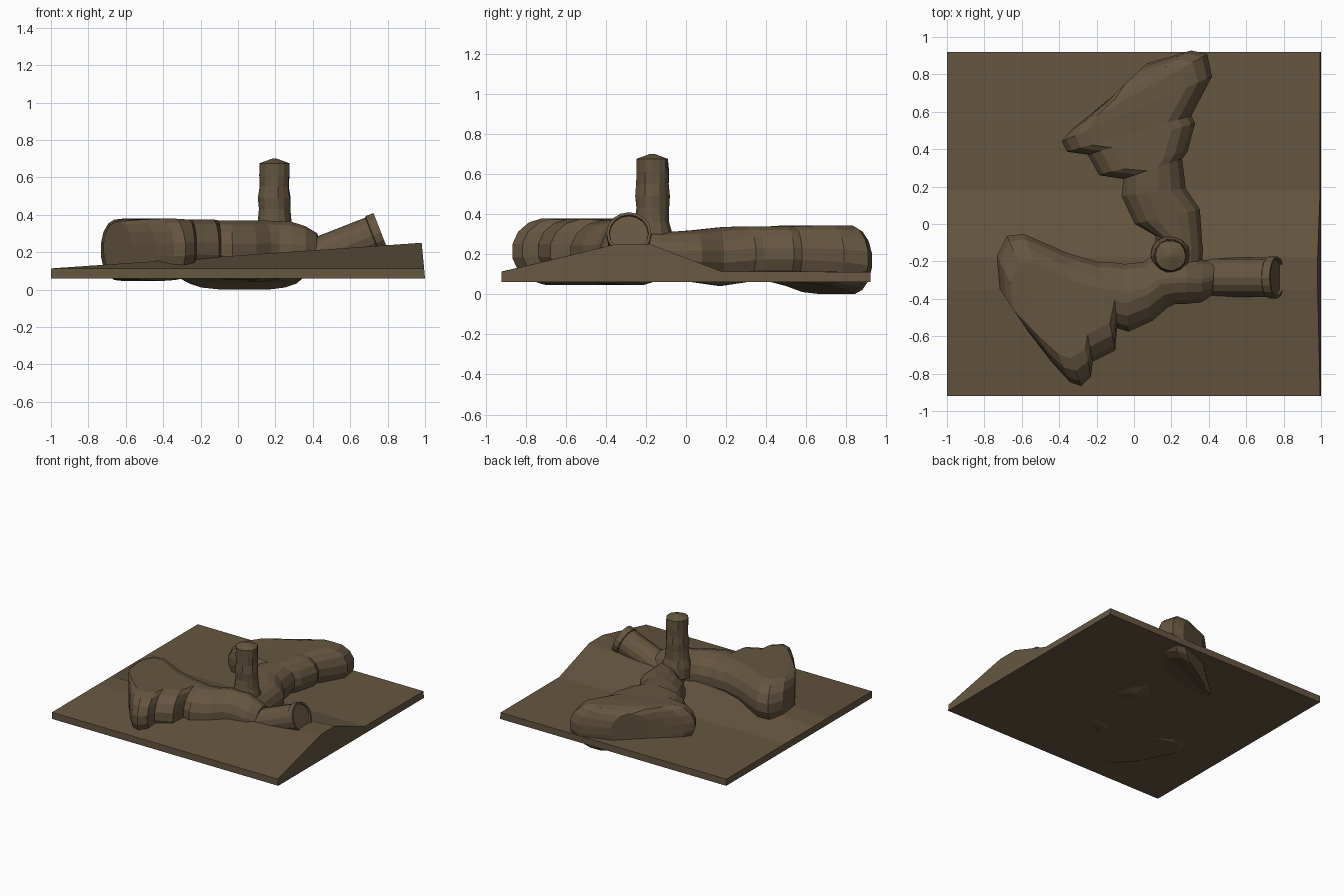
import bpy, bmesh, math, random
from mathutils import Vector

random.seed(3)
earth = bpy.data.materials.new("earth_brown")
earth.diffuse_color = (0.13, 0.092, 0.051, 1)


def loft(name, rings):
    """Skin a list of equal-length point rings and cap both ends."""
    bm = bmesh.new()
    rows = [[bm.verts.new(p) for p in ring] for ring in rings]
    n = len(rows[0])
    for a, b in zip(rows, rows[1:]):
        for i in range(n):
            j = (i + 1) % n
            bm.faces.new((a[i], a[j], b[j], b[i]))
    bm.faces.new(rows[0])
    bm.faces.new(rows[-1])
    bmesh.ops.recalc_face_normals(bm, faces=bm.faces)
    me = bpy.data.meshes.new(name)
    bm.to_mesh(me)
    bm.free()
    me.materials.append(earth)
    ob = bpy.data.objects.new(name, me)
    bpy.context.collection.objects.link(ob)
    return ob


def tunnel_ring(lx, ly, rx, ry, z0, z1, seg=8):
    """Stadium cross-section between a left and a right plan point."""
    l, r = Vector((lx, ly, 0)), Vector((rx, ry, 0))
    mid, side = (l + r) / 2, (r - l).normalized()
    w, h = (r - l).length / 2, (z1 - z0) / 2
    rad = min(w, h * 1.1)
    ring = []
    for sgn, start in ((1, -math.pi / 2), (-1, math.pi / 2)):
        for i in range(seg):
            a = start + math.pi * (i + 0.25) / (seg - 0.5)
            p = mid + side * (sgn * (w - rad) + rad * math.cos(a))
            ring.append((p.x, p.y, (z0 + z1) / 2 + h * math.sin(a)))
    return ring


def round_ring(centre, axis, r, n=16, jitter=0.0):
    """Circle of n points square to the axis."""
    q = Vector(axis).to_track_quat('Z', 'Y')
    return [Vector(centre) + q @ Vector((math.cos(t), math.sin(t), 0)) *
            (r + random.uniform(-jitter, jitter))
            for t in (2 * math.pi * i / n for i in range(n))]


# Ground slab with a flat-topped ridge rising towards +x
profile = [(-0.92, 0.112), (-0.35, 0.25), (-0.18, 0.25), (0.18, 0.113), (0.92, 0.112)]
slab = []
for x, rise, lean in ((-1, 0, 0), (1, 1, -0.018)):
    ring = [(x, -0.92, 0.06)]
    ring += [(x + lean * (z - 0.06) / 0.19, y, 0.113 + (z - 0.113) * rise) for y, z in profile]
    ring.append((x, 0.92, 0.06))
    slab.append(ring)
loft("ground_slab", slab)

# Front chamber: left x,y / right x,y / bottom / top
front = [
    (0.43, -0.20, 0.42, -0.38, 0.07, 0.30),
    (0.36, -0.19, 0.36, -0.42, 0.07, 0.34),
    (0.28, -0.17, 0.28, -0.43, 0.06, 0.365),
    (0.27, -0.17, 0.22, -0.43, 0.06, 0.365),
    (0.09, -0.17, 0.18, -0.45, 0.065, 0.37),
    (0.05, -0.20, 0.10, -0.52, 0.05, 0.37),
    (-0.05, -0.21, -0.03, -0.58, 0.05, 0.37),
    (-0.12, -0.20, -0.09, -0.56, 0.06, 0.37),
    (-0.19, -0.20, -0.10, -0.68, 0.06, 0.375),
    (-0.33, -0.16, -0.22, -0.74, 0.065, 0.375),
    (-0.36, -0.15, -0.23, -0.82, 0.065, 0.375),
    (-0.59, -0.05, -0.28, -0.87, 0.05, 0.38),
    (-0.68, -0.06, -0.34, -0.85, 0.045, 0.38),
    (-0.735, -0.17, -0.44, -0.74, 0.05, 0.375),
    (-0.72, -0.345, -0.57, -0.57, 0.08, 0.365),
]
loft("front_chamber", [tunnel_ring(*s) for s in front])

# Back chamber
back = [
    (0.13, -0.24, 0.36, -0.24, 0.08, 0.32),
    (0.11, -0.06, 0.37, -0.14, 0.07, 0.31),
    (0.00, 0.00, 0.355, 0.08, 0.06, 0.32),
    (-0.07, 0.15, 0.28, 0.19, 0.04, 0.335),
    (-0.06, 0.24, 0.26, 0.35, 0.06, 0.34),
    (-0.19, 0.26, 0.29, 0.39, 0.065, 0.34),
    (-0.25, 0.37, 0.33, 0.54, 0.065, 0.34),
    (-0.36, 0.385, 0.31, 0.58, 0.06, 0.34),
    (-0.39, 0.44, 0.42, 0.79, 0.04, 0.345),
    (-0.34, 0.50, 0.395, 0.91, 0.01, 0.345),
    (-0.24, 0.58, 0.31, 0.93, 0.0, 0.335),
    (-0.14, 0.66, 0.07, 0.86, 0.05, 0.315),
]
loft("back_chamber", [tunnel_ring(*s) for s in back])

# Vertical shaft with a shallow peaked top
steps = [(0.22, 0.11), (0.30, 0.105), (0.36, 0.088), (0.43, 0.082), (0.49, 0.086),
         (0.55, 0.08), (0.61, 0.083), (0.675, 0.081), (0.70, 0.012)]
loft("vertical_shaft", [round_ring((0.195, -0.168, z), (0, 0, 1), r, 14,
                                   0.004 if z < 0.69 else 0) for z, r in steps])

# Tilted side pipe with an end rim
axis = Vector((0.92, 0, 0.36)).normalized()
tip = Vector((0.765, -0.285, 0.305))
loft("side_pipe", [round_ring(tip - axis * d, axis, r)
                   for d, r in ((0.42, 0.10), (0.35, 0.105), (0.05, 0.105),
                                (0.045, 0.112), (0.0, 0.112), (0.0, 0.098), (0.012, 0.096))])
